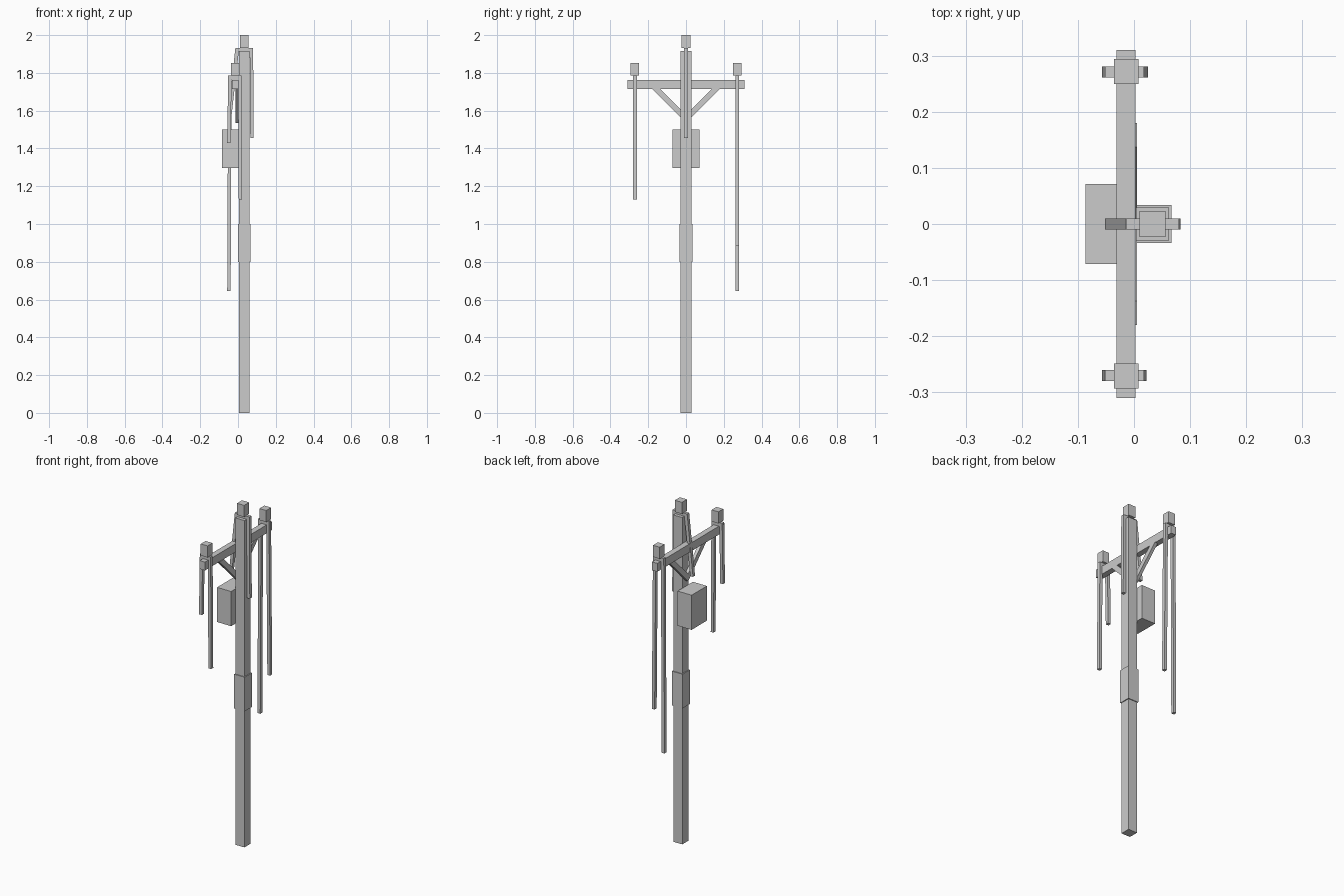
import bpy, bmesh

if "Cube" in bpy.data.objects:
    bpy.data.objects.remove(bpy.data.objects["Cube"])


def box(name, x0, x1, y0, y1, z0, z1):
    prism(name, [(x0, z0), (x1, z0), (x1, z1), (x0, z1)], y0, y1, 'y')


def prism(name, profile, a, b, axis):
    """Extrude a 2D profile (with z as second coordinate) along x or y."""
    bm = bmesh.new()
    put = (lambda p, d: (p[0], d, p[1])) if axis == 'y' else (lambda p, d: (d, p[0], p[1]))
    face = bm.faces.new([bm.verts.new(put(p, a)) for p in profile])
    out = bmesh.ops.extrude_face_region(bm, geom=[face])
    moved = [v for v in out['geom'] if isinstance(v, bmesh.types.BMVert)]
    offset = (0, b - a, 0) if axis == 'y' else (b - a, 0, 0)
    bmesh.ops.translate(bm, verts=moved, vec=offset)
    bmesh.ops.recalc_face_normals(bm, faces=bm.faces)
    me = bpy.data.meshes.new(name)
    bm.to_mesh(me)
    bm.free()
    bpy.context.collection.objects.link(bpy.data.objects.new(name, me))


def wire(name, y, top, drop, left, right, t=0.018):
    """Strap bent over a support; left and right are (top x, end x, end z)."""
    (lx, le, lz), (rx, re, rz) = left, right
    under = top - drop
    prism(name, [(lx, top), (le, lz), (le + t, lz), (lx + t, under),
                 (rx - t, under), (re - t, rz), (re, rz), (rx, top)],
          y - 0.0095, y + 0.0095, 'y')


PX = 0.033  # pole axis

# pole and its band
box("pole", PX - 0.029, PX + 0.029, -0.029, 0.029, 0, 1.915)
box("pole_band", PX - 0.034, PX + 0.034, -0.034, 0.034, 0.80, 1.0)

# cross arm and equipment box
box("cross_arm", -0.031, 0.003, -0.31, 0.31, 1.714, 1.763)
box("transformer_box", -0.086, 0.005, -0.071, 0.071, 1.297, 1.5)

# diagonal braces
for side, s in (("left", -1), ("right", 1)):
    prism("brace_" + side, [(0, 1.535), (s * 0.18, 1.715), (s * 0.137, 1.715), (0, 1.578)],
          -0.014, 0.005, 'x')

# insulators
box("top_insulator", PX - 0.023, PX + 0.023, -0.023, 0.023, 1.932, 2.0)
for side, y in (("left", -0.271), ("right", 0.272)):
    box("arm_insulator_" + side, -0.036, 0.008, y - 0.0225, y + 0.0225, 1.785, 1.853)

# hanging wires
wire("top_wire", 0, 1.933, 0.019, (-0.014, -0.052, 1.575), (0.080, 0.083, 1.455))
wire("arm_wire_left", -0.27, 1.785, 0.022, (-0.052, -0.057, 1.43), (0.018, 0.022, 1.13))
wire("arm_wire_right", 0.271, 1.785, 0.022, (-0.052, -0.057, 0.645), (0.018, 0.025, 0.885))
